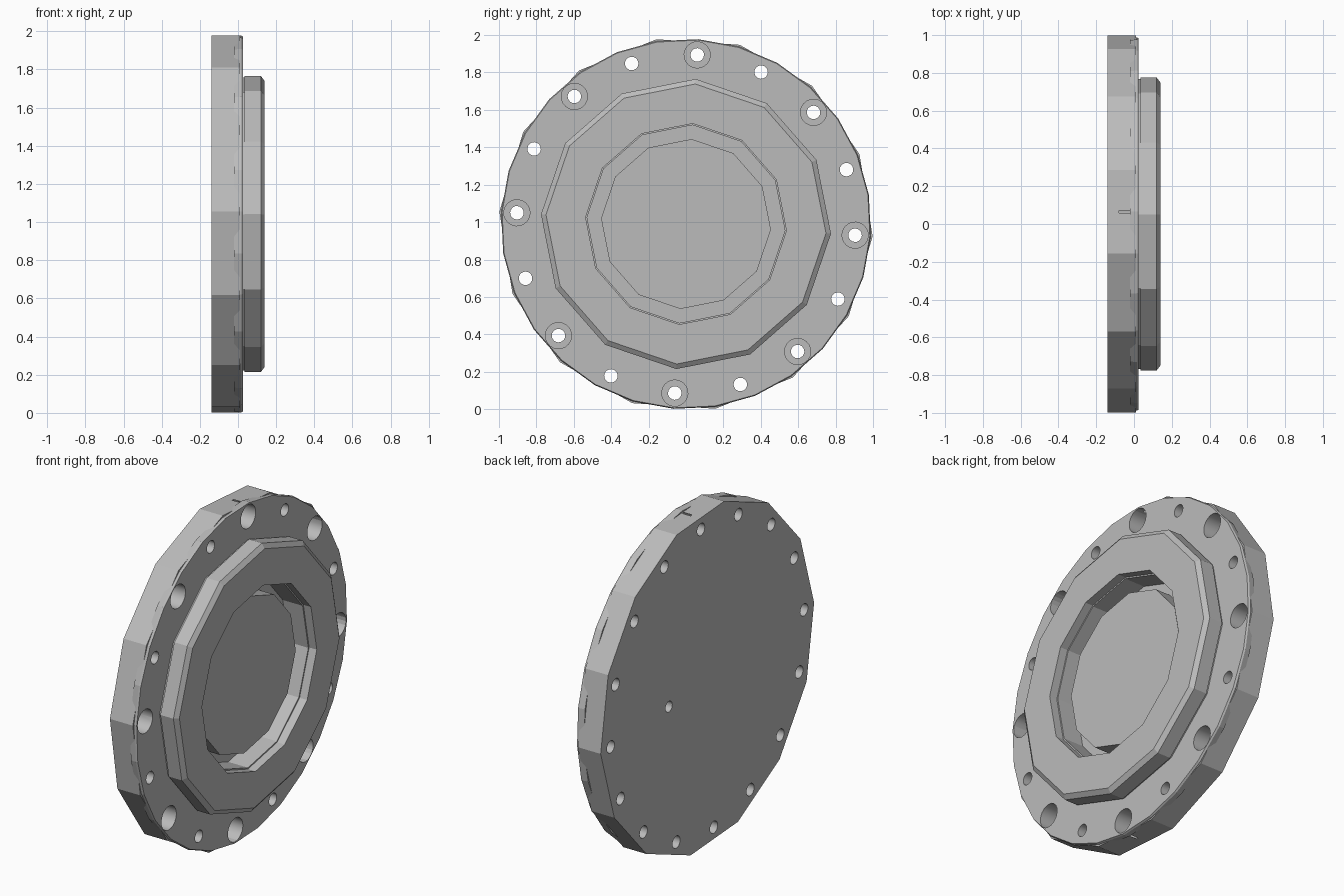
import bpy, bmesh, math

if "Cube" in bpy.data.objects:
    bpy.data.objects.remove(bpy.data.objects["Cube"], do_unlink=True)

CENTRE_Z = 0.99
TURN = math.radians(-3.8)

steel = bpy.data.materials.new("grey_steel")
steel.use_nodes = True
GREY = (0.5, 0.5, 0.5, 1)
steel.diffuse_color = GREY
steel.node_tree.nodes["Principled BSDF"].inputs["Base Color"].default_value = GREY


def add_turning(bm, profile, sides, y=0, z=0, turn=TURN):
    """Turned solid along x from (x, radius) pairs, capped at both ends."""
    rings = []
    for x, r in profile:
        angles = [turn + math.tau * i / sides for i in range(sides)]
        rings.append([bm.verts.new((x, y + r * math.cos(a), CENTRE_Z + z + r * math.sin(a)))
                      for a in angles])
    for a, b in zip(rings, rings[1:]):
        for i in range(sides):
            j = (i + 1) % sides
            bm.faces.new((a[i], a[j], b[j], b[i]))
    bm.faces.new(rings[0][::-1])
    bm.faces.new(rings[-1])


def finish(name, bm):
    bmesh.ops.recalc_face_normals(bm, faces=bm.faces)
    mesh = bpy.data.meshes.new(name)
    bm.to_mesh(mesh)
    bm.free()
    mesh.materials.append(steel)
    obj = bpy.data.objects.new(name, mesh)
    bpy.context.collection.objects.link(obj)
    return obj


def turned(name, profile, sides, turn=TURN):
    bm = bmesh.new()
    add_turning(bm, profile, sides, turn=turn)
    return finish(name, bm)


def combine(target, tool, operation):
    mod = target.modifiers.new(tool.name, 'BOOLEAN')
    mod.operation = operation
    mod.solver = 'EXACT'
    mod.object = tool
    bpy.context.view_layer.objects.active = target
    bpy.ops.object.modifier_apply(modifier=mod.name)
    bpy.data.objects.remove(tool, do_unlink=True)


# Flange with a finer-sided front rim and the raised boss
flange = turned("flange", [(-0.14, 1.0), (0.01, 1.0)], 14)
rim = turned("front_rim", [(-0.02, 0.985), (0.015, 0.99), (0.025, 0.985)], 28)
combine(flange, rim, 'UNION')
boss = turned("boss", [(-0.02, 0.77), (0.035, 0.77), (0.035, 0.777),
                       (0.12, 0.777), (0.14, 0.75)], 12)
combine(flange, boss, 'UNION')

# Central bore with a fine step in its wall
bore = turned("bore_cutter", [(-0.04, 0.53), (0.09, 0.53), (0.09, 0.538), (0.2, 0.538)], 12)
combine(flange, bore, 'DIFFERENCE')

# Bolt circle: alternating counterbored and plain holes
bm = bmesh.new()
for i in range(16):
    a = TURN + math.tau * i / 16
    profile = [(-0.2, 0.036), (0.1, 0.036)]
    if i % 2 == 0:
        profile = [(-0.2, 0.036), (-0.08, 0.036), (-0.08, 0.07), (0.1, 0.07)]
    add_turning(bm, profile, 20, 0.906 * math.cos(a), 0.906 * math.sin(a))
# Blind hole in the back face
add_turning(bm, [(-0.2, 0.032), (-0.07, 0.032)], 20, 0.36, -0.03)
combine(flange, finish("hole_cutter", bm), 'DIFFERENCE')

# Raised disc in the bore
disc = turned("inner_disc", [(-0.05, 0.455), (0.06, 0.455)], 12)

# Smooth the round hole walls, keep the broad facets flat
for poly in flange.data.polygons:
    c = poly.center
    radius = math.hypot(c.y, c.z - CENTRE_Z)
    poly.use_smooth = abs(poly.normal.x) < 0.1 and 0.83 < radius < 0.97
    if math.hypot(c.y - 0.36, c.z - CENTRE_Z + 0.03) < 0.05 and abs(poly.normal.x) < 0.1:
        poly.use_smooth = True
for edge in flange.data.edges:
    edge.use_edge_sharp = False
bm = bmesh.new()
bm.from_mesh(flange.data)
for edge in bm.edges:
    edge.smooth = edge.calc_face_angle(0) < math.radians(24)
bm.to_mesh(flange.data)
bm.free()
